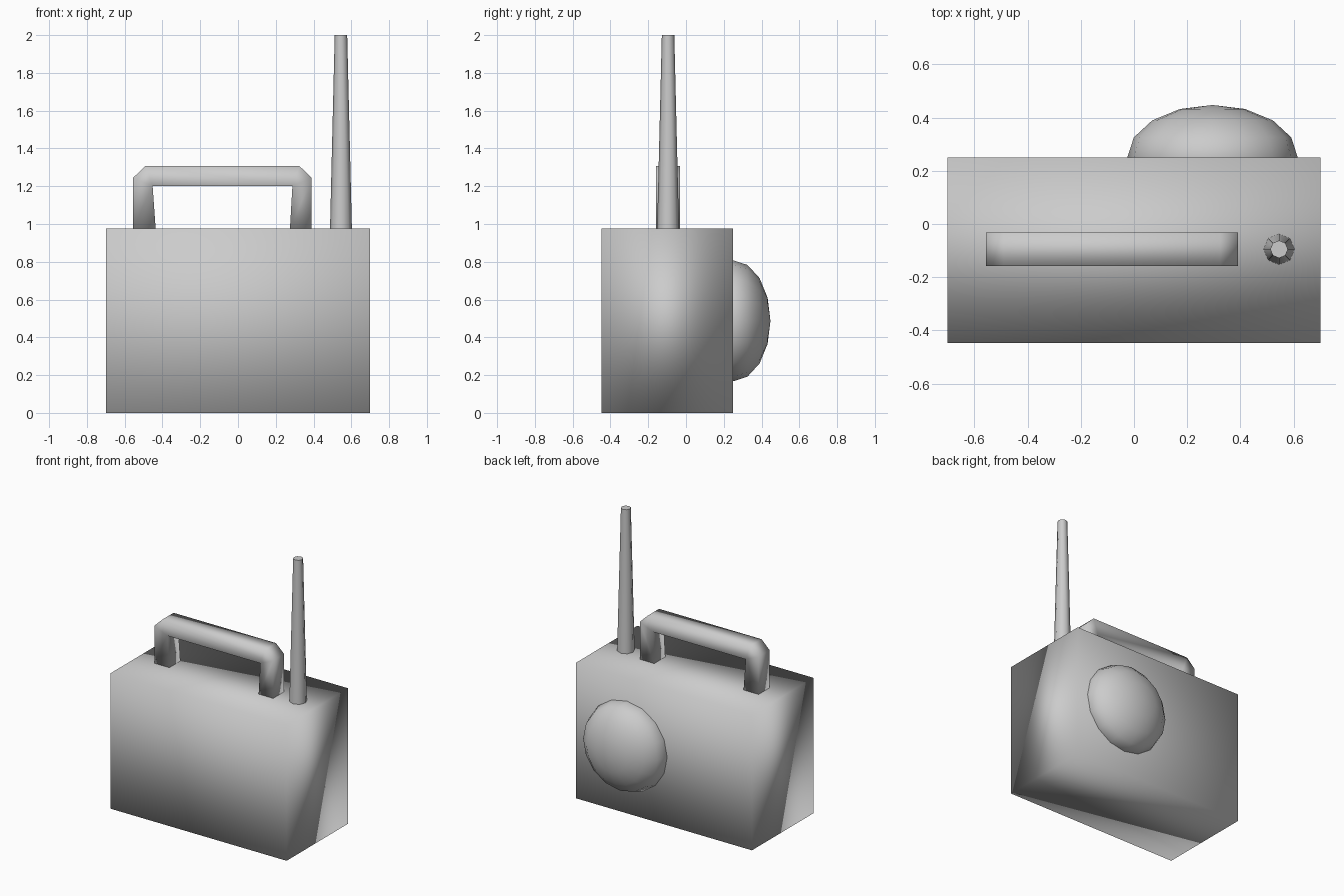
import bpy, bmesh
from math import pi

if "Cube" in bpy.data.objects:
    bpy.data.objects.remove(bpy.data.objects["Cube"])


def finish(obj, name):
    obj.name = name
    obj.data.name = name
    for p in obj.data.polygons:
        p.use_smooth = True
    return obj


# Box-shaped body
bpy.ops.mesh.primitive_cube_add(size=1, location=(0, -0.0985, 0.4875))
body = bpy.context.object
body.scale = (1.4, 0.697, 0.975)
finish(body, "body")

# Carrying handle: bracket outline extruded in depth
outline = [(-0.555, 0.975), (-0.555, 1.245), (-0.49, 1.307), (0.325, 1.307),
           (0.39, 1.245), (0.39, 0.975), (0.275, 0.975), (0.288, 1.2),
           (-0.452, 1.2), (-0.436, 0.975)]
y_front, y_back = -0.158, -0.032
n = len(outline)
bm = bmesh.new()
front = [bm.verts.new((x, y_front, z)) for x, z in outline]
back = [bm.verts.new((x, y_back, z)) for x, z in outline]
for i in range(n):
    j = (i + 1) % n
    bm.faces.new((front[i], front[j], back[j], back[i]))
# Side faces split into legs, corners and bar
for ring in (front, back):
    for ids in ((0, 1, 8, 9), (1, 2, 8), (2, 3, 7, 8), (3, 4, 7), (4, 5, 6, 7)):
        bm.faces.new([ring[i] for i in ids])
bmesh.ops.recalc_face_normals(bm, faces=bm.faces)
mesh = bpy.data.meshes.new("handle")
bm.to_mesh(mesh)
bm.free()
handle = bpy.data.objects.new("handle", mesh)
bpy.context.collection.objects.link(handle)
finish(handle, "handle")

# Tapered antenna
bpy.ops.mesh.primitive_cone_add(vertices=8, radius1=0.058, radius2=0.033,
                                depth=1.03, location=(0.545, -0.095, 1.485))
antenna = finish(bpy.context.object, "antenna")
antenna.select_set(True)
bpy.ops.object.shade_smooth_by_angle(angle=pi / 3)

# Domed speaker on the back
bpy.ops.mesh.primitive_uv_sphere_add(segments=16, ring_count=8, radius=1,
                                     location=(0.295, 0.25, 0.4875),
                                     rotation=(pi / 2, 0, 0))
dome = bpy.context.object
dome.scale = (0.32, 0.32, 0.197)
finish(dome, "back_dome")
